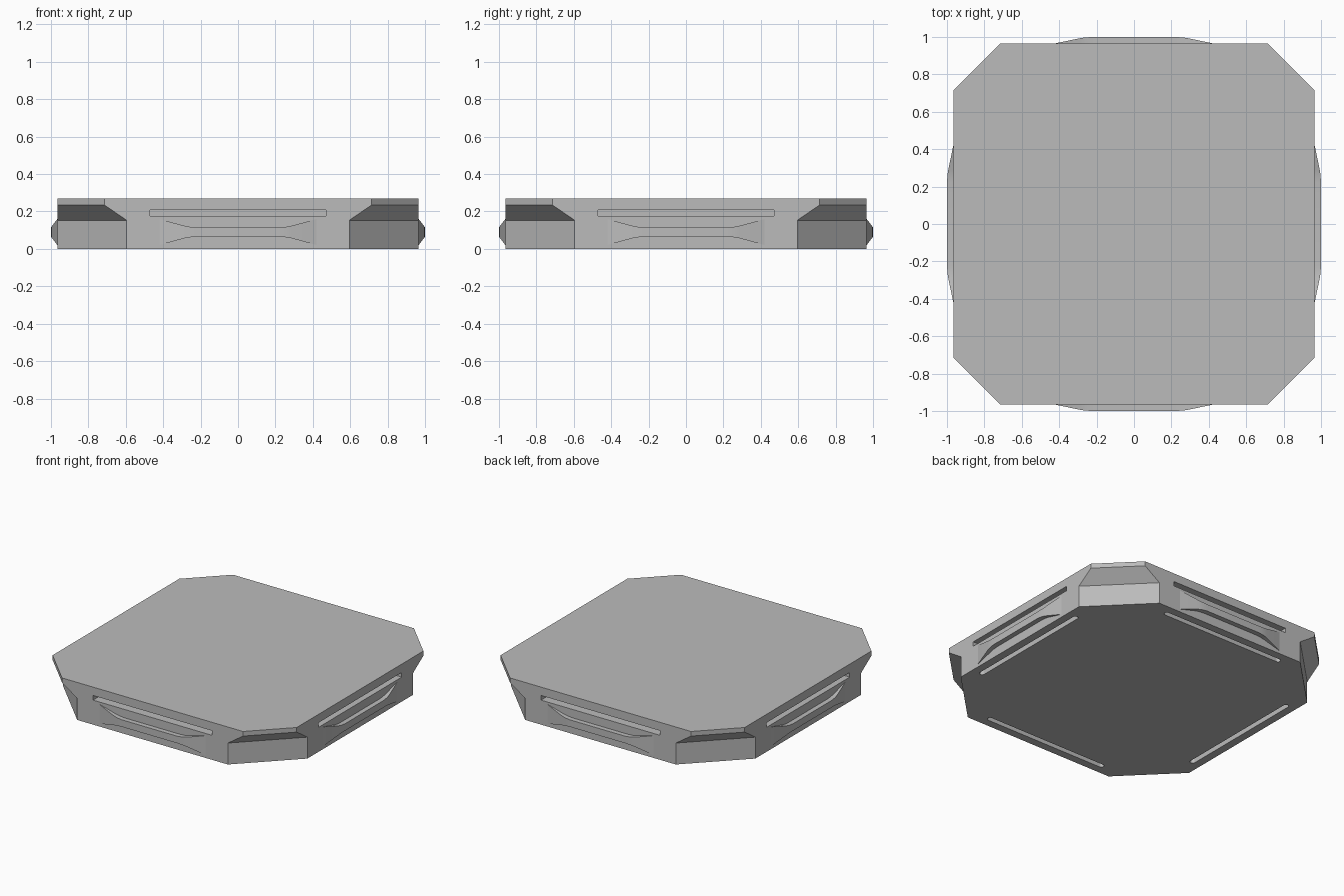
import bpy, bmesh, math
from mathutils import Matrix

if "Cube" in bpy.data.objects:
    bpy.data.objects.remove(bpy.data.objects["Cube"])

grey = bpy.data.materials.new("mid_grey")
grey.diffuse_color = (0.5, 0.5, 0.5, 1)
grey.use_nodes = True
grey.node_tree.nodes["Principled BSDF"].inputs["Base Color"].default_value = grey.diffuse_color


def loft(name, rings):
    """Solid through rings of equal point count, capped at both ends."""
    bm = bmesh.new()
    loops = [[bm.verts.new(p) for p in ring] for ring in rings]
    n = len(loops[0])
    for a, b in zip(loops, loops[1:]):
        for i in range(n):
            j = (i + 1) % n
            bm.faces.new((a[i], a[j], b[j], b[i]))
    bm.faces.new(loops[0][::-1])
    bm.faces.new(loops[-1])
    bmesh.ops.recalc_face_normals(bm, faces=bm.faces)
    me = bpy.data.meshes.new(name)
    bm.to_mesh(me)
    bm.free()
    me.materials.append(grey)
    ob = bpy.data.objects.new(name, me)
    bpy.context.collection.objects.link(ob)
    return ob


def turned(ob, k):
    ob.data.transform(Matrix.Rotation(k * math.pi / 2, 4, 'Z'))
    return ob


# Octagonal slab whose corners are cut deeper below the rim
R = 0.965


def octagon(c, z):
    quarter = [(R, -c), (R, c)]
    pts = []
    for k in range(4):
        m = Matrix.Rotation(k * math.pi / 2, 2)
        pts += [(m[0][0] * x + m[0][1] * y, m[1][0] * x + m[1][1] * y, z) for x, y in quarter]
    return pts


slab = loft("slab", [octagon(c, z) for c, z in
                     ((0.595, 0), (0.595, 0.153), (0.715, 0.235), (0.715, 0.268))])

# Side slots and round-ended underside slots
cutters = []
for k in range(4):
    side = [[(x, y, z) for x, y in ((-0.47, -1.1), (0.47, -1.1), (0.47, -0.90), (-0.47, -0.90))]
            for z in (0.175, 0.208)]
    cutters.append(turned(loft("side_slot_cutter", side), k))
    r, half = 0.018, 0.47
    outline = []
    for s in (1, -1):
        for i in range(9):
            a = -math.pi / 2 + i * math.pi / 8
            outline.append((s * (half + r * math.cos(a)), -0.89 + s * r * math.sin(a)))
    under = [[(x, y, z) for x, y in outline] for z in (-0.05, 0.07)]
    cutters.append(turned(loft("under_slot_cutter", under), k))

for c in cutters:
    c.hide_render = True
    mod = slab.modifiers.new("slot", 'BOOLEAN')
    mod.operation, mod.solver, mod.object = 'DIFFERENCE', 'EXACT', c
bpy.context.view_layer.update()
baked = bpy.data.meshes.new_from_object(
    slab.evaluated_get(bpy.context.evaluated_depsgraph_get()))
slab.modifiers.clear()
slab.data = baked
for c in cutters:
    bpy.data.objects.remove(c)

# Bulging grip on each side: section narrows outwards, ends fade into the wall
plan = [(0.42, 0.966), (0.29, 0.993), (0.26, 0.9975), (0.22, 1.0)]
plan = [(-x, d) for x, d in plan] + plan[::-1]
for k in range(4):
    rings = []
    for x, d in plan:
        h = 0.025 + 0.046 * (1 - d) / 0.035
        rings.append([(x, -R + 0.01, 0.09 - h), (x, -d, 0.09 - h),
                      (x, -d, 0.09 + h), (x, -R + 0.01, 0.09 + h)])
    grip = turned(loft("side_grip", rings), k)
    bpy.context.view_layer.objects.active = grip
    grip.select_set(True)
    bpy.ops.object.shade_smooth_by_angle(angle=math.radians(20))
    grip.select_set(False)
